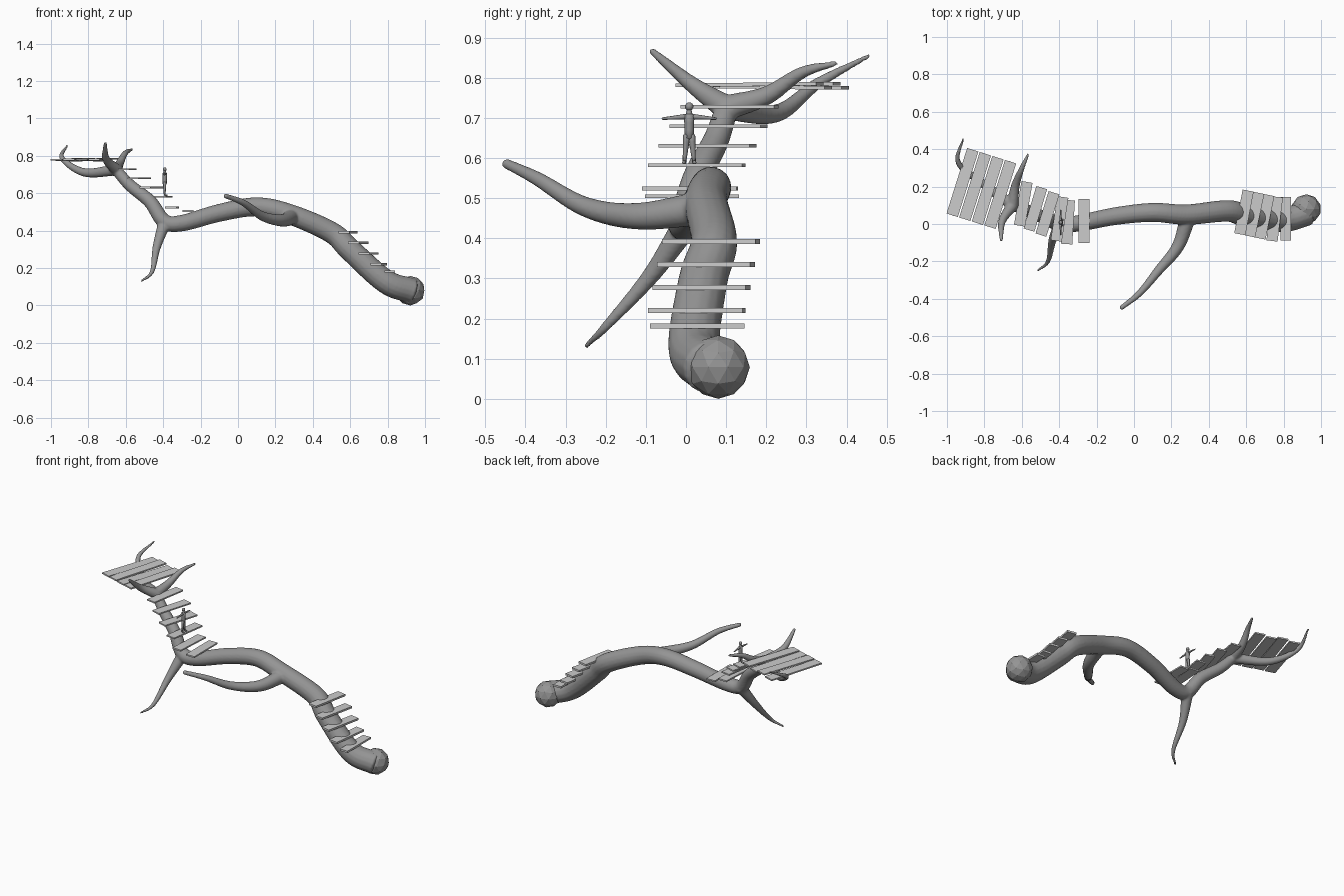
import bpy, bmesh, math
from mathutils import Vector, Matrix

if "Cube" in bpy.data.objects:
    bpy.data.objects.remove(bpy.data.objects["Cube"])

bark = bpy.data.materials.new("dark_grey")
bark.diffuse_color = (.3, .3, .3, 1)
bark.use_nodes = True
bark.node_tree.nodes["Principled BSDF"].inputs["Base Color"].default_value = bark.diffuse_color


def finish(name, bm, smooth=False, mat=None):
    bmesh.ops.recalc_face_normals(bm, faces=bm.faces[:])
    me = bpy.data.meshes.new(name)
    bm.to_mesh(me)
    bm.free()
    for p in me.polygons:
        p.use_smooth = smooth
    if mat:
        me.materials.append(mat)
    ob = bpy.data.objects.new(name, me)
    bpy.context.scene.collection.objects.link(ob)
    return ob


def spline(pts, steps):
    """Catmull-Rom curve through the points."""
    v = [Vector(p) for p in pts]
    v = [v[0] * 2 - v[1]] + v + [v[-1] * 2 - v[-2]]
    out = []
    for i in range(1, len(v) - 2):
        a, b, c, d = v[i - 1:i + 3]
        for k in range(steps):
            t = k / steps
            out.append((b * 2 + (c - a) * t + (a * 2 - b * 5 + c * 4 - d) * t * t
                        + (b * 3 - a - c * 3 + d) * t ** 3) / 2)
    return out + [v[-2]]


def tube(bm, pts, r0, r1, sides=16, steps=8, power=1.0):
    """Round tube along a curve, tapering from r0 to r1."""
    pos = spline(pts, steps)
    n = len(pos) - 1
    rings, side = [], None
    for i, p in enumerate(pos):
        r = r1 + (r0 - r1) * (1 - i / n) ** power
        tan = (pos[min(i + 1, n)] - pos[max(i - 1, 0)]).normalized()
        side = side or tan.orthogonal()
        side = (side - tan * side.dot(tan)).normalized()
        up = tan.cross(side)
        rings.append([bm.verts.new(p + r * (side * math.cos(a) + up * math.sin(a)))
                      for a in (2 * math.pi * k / sides for k in range(sides))])
    for a, b in zip(rings, rings[1:]):
        for k in range(sides):
            j = (k + 1) % sides
            bm.faces.new((a[k], a[j], b[j], b[k]))
    # pointed caps
    for ring, p, q, r in ((rings[0], pos[0], pos[1], r0), (rings[-1], pos[-1], pos[-2], r1)):
        tip = bm.verts.new(p + (p - q).normalized() * r * 0.6)
        for k in range(sides):
            bm.faces.new((ring[k], ring[(k + 1) % sides], tip))


# Fallen tree: tapering trunk and branches fused into one organic skin
bm = bmesh.new()
tube(bm, [(.93, .06, .078), (.79, .02, .128), (.6, .043, .297), (.5, .07, .39), (.28, .05, .487),
          (.1, .062, .527), (-.1, .042, .495), (-.3, .003, .44), (-.395, 0, .45),
          (-.47, .03, .555), (-.58, .075, .645), (-.66, .105, .735)], .068, .028, power=.9)
# front branch
tube(bm, [(.29, .04, .475), (.235, -.12, .455), (.13, -.25, .478), (.03, -.37, .548),
          (-.07, -.45, .587)], .043, .013, power=1.3)
# hanging branch
tube(bm, [(-.39, .01, .45), (-.435, -.085, .31), (-.46, -.2, .18), (-.517, -.25, .13)],
     .036, .007, power=1.6)
# crown: three forks from the trunk top
fork = (-.65, .1, .725)
tube(bm, [fork, (-.705, .015, .783), (-.71, -.087, .868)], .032, .009)
tube(bm, [fork, (-.635, .2, .755), (-.603, .29, .813), (-.565, .375, .836)], .032, .007)
tube(bm, [fork, (-.82, .225, .711), (-.94, .33, .787), (-.913, .457, .855)], .031, .006)
tree = finish("tree_trunk", bm, True, bark)
rem = tree.modifiers.new("fuse", 'REMESH')
rem.mode = 'VOXEL'
rem.voxel_size = 0.006
rem.use_smooth_shade = True
sm = tree.modifiers.new("soften", 'SMOOTH')
sm.factor = 0.5
sm.iterations = 5

# Faceted root end
bm = bmesh.new()
bmesh.ops.create_icosphere(bm, subdivisions=2, radius=0.079,
                           matrix=Matrix.Translation((.921, .08, .079)))
finish("root_end", bm, mat=bark)


def plank(name, at, width, length, lean, thick, pitch=0.0):
    """Board running along y, leaning towards +x by the given angle."""
    bm = bmesh.new()
    bmesh.ops.create_cube(bm, size=1)
    bmesh.ops.scale(bm, vec=(width, length, thick), verts=bm.verts)
    ob = finish(name, bm)
    ob.location = at
    ob.rotation_euler = (pitch, 0, -lean)


def flight(name, start, end, count, leans, thick):
    """Evenly spaced treads from start to end."""
    for i in range(count):
        t = i / (count - 1)
        plank(f"{name}_{i + 1}", Vector(start).lerp(Vector(end), t), .06, .237, leans[i], thick)


# Stair treads on both ends of the trunk
flight("lower_step", (.588, .062, .392), (.752, .027, .22), 4, (.19, .21, .2, .12), .012)
plank("lower_bottom_step", (.812, .028, .181), .055, .235, 0, .012)
plank("upper_first_step", (-.268, .015, .505), .06, .235, 0, .009)
plank("upper_second_step", (-.353, .01, .524), .06, .235, .06, .009)
flight("upper_step", (-.398, .027, .582), (-.592, .108, .728), 4, (.15, .3, .29, .17), .009)

# Lookout platform boards
lean = 0.305
across = Vector((math.cos(lean), -math.sin(lean), 0))
for i in range(4):
    odd = i % 2
    at = Vector((-.816, .19, .777 + .006 * odd)) + across * .0707 * (i - 1.5)
    plank(f"platform_board_{i + 1}", at, .063, .367, lean, .009, .024 * odd - .012)

# Small standing figure for scale, arms spread along y
bm = bmesh.new()
foot = Vector((-.392, .008, .587))


def body(x, y, z):
    return foot + Vector((x, y, z))


tube(bm, [body(0, 0, .063), body(0, 0, .12)], .011, .013, 8, 3)
tube(bm, [body(0, 0, .12), body(0, 0, .135)], .009, .005, 8, 3)
bmesh.ops.create_uvsphere(bm, u_segments=10, v_segments=8, radius=.0105,
                          matrix=Matrix.Translation(body(0, 0, .141)))
for s in (-1, 1):
    tube(bm, [body(0, s * .006, .07), body(0, s * .012, .003)], .009, .0045, 8, 4)
    tube(bm, [body(0, s * .012, .003), body(.014, s * .014, .002)], .005, .004, 8, 2)
    tube(bm, [body(0, s * .008, .116), body(0, s * .067, .111)], .007, .003, 8, 4)
finish("standing_figure", bm, True, bark)
